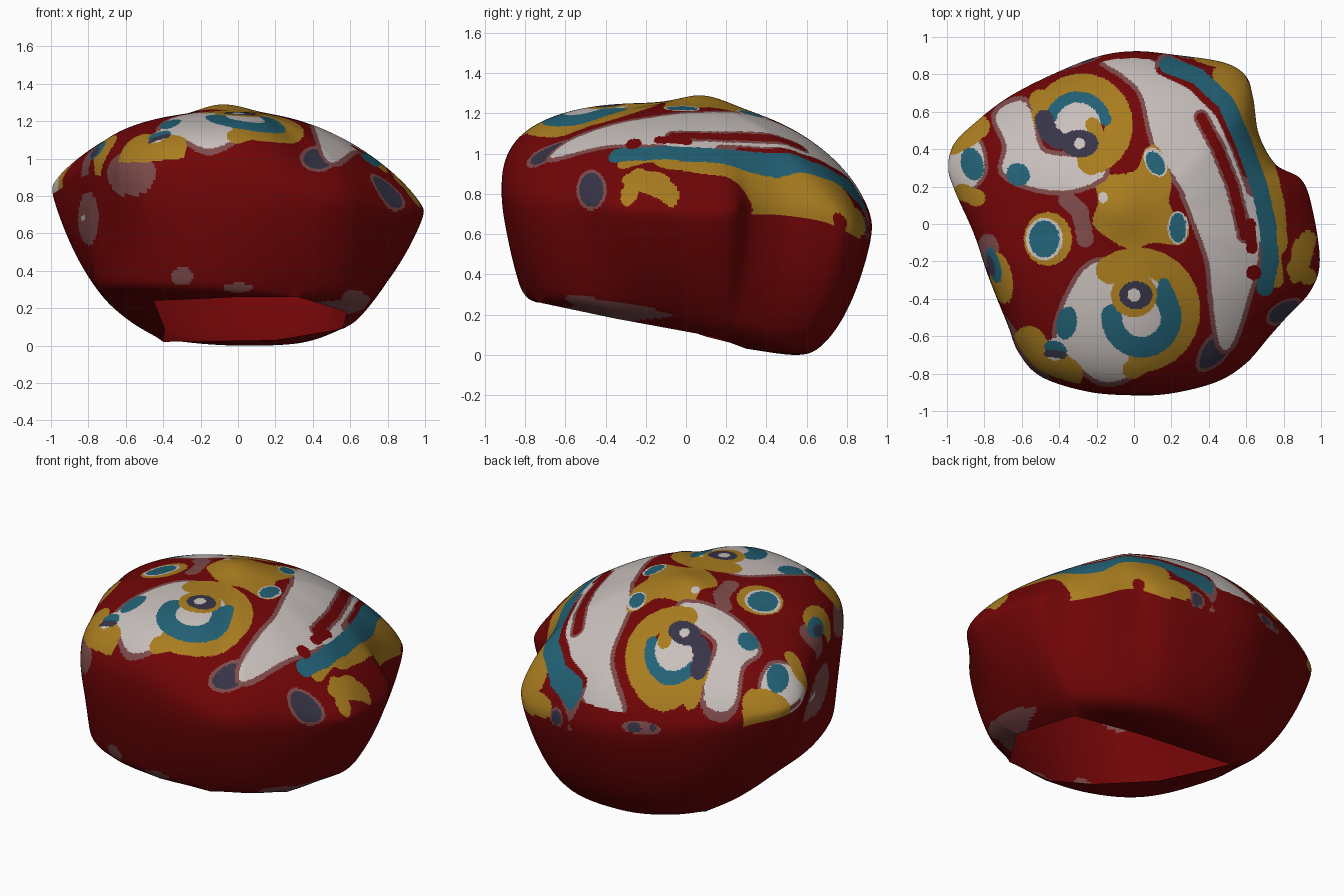
import bpy, math
from mathutils import Vector

if "Cube" in bpy.data.objects:
    bpy.data.objects.remove(bpy.data.objects["Cube"])

COLOURS = {"red": (.165, .0015, .002), "white": (.57, .52, .50), "yellow": (.40, .205, .014),
           "teal": (.016, .12, .18), "navy": (.037, .034, .062), "pink": (.21, .07, .07)}
NAMES = list(COLOURS)


def spline(pts, n):
    """Closed Catmull-Rom curve through points of any dimension."""
    out, m = [], len(pts)
    for i in range(m):
        a, b, c, d = (Vector(pts[(i + k) % m]) for k in (-1, 0, 1, 2))
        for j in range(n):
            t = j / n
            out.append(.5 * (2 * b + (c - a) * t + (2 * a - 5 * b + 4 * c - d) * t * t
                             + (3 * b - a - 3 * c + d) * t ** 3))
    return out


def straight(pts, n):
    return [Vector(pts[i - 1]).lerp(Vector(pts[i]), j / n) for i in range(len(pts)) for j in range(n)]


def by_angle(pts, angle):
    """Point of a dense ring that lies in the given direction."""
    near = sorted(pts, key=lambda p: abs((math.atan2(p.y, p.x) - angle + math.pi) % math.tau - math.pi))[:2]
    d = [abs((math.atan2(p.y, p.x) - angle + math.pi) % math.tau - math.pi) + 1e-6 for p in near]
    return near[0].lerp(near[1], d[0] / (d[0] + d[1]))


def arc(cx, cy, r, a0, a1, n=14):
    return [(cx + r * math.cos(math.radians(a0 + (a1 - a0) * i / n)),
             cy + r * math.sin(math.radians(a0 + (a1 - a0) * i / n))) for i in range(n + 1)]


# ---- body: widest outline as (x, y, height of rim, roundness of the shoulder)
RIM = [(0, .93, .63, .57), (.22, .91, .62, .6), (.48, .87, .62, .63), (.60, .80, .66, .65),
       (.64, .68, .71, .65), (.67, .48, .74, .7), (.76, .32, .74, .72), (.90, .24, .72, .75),
       (.96, .08, .71, .75), (1.0, -.2, .73, .75), (.95, -.36, .74, .73), (.82, -.5, .75, .67),
       (.73, -.6, .75, .60), (.6, -.75, .76, .54), (.44, -.85, .77, .53), (.2, -.91, .79, .42),
       (0, -.92, .8, .34), (-.25, -.9, .8, .33), (-.5, -.82, .82, .35), (-.62, -.69, .86, .38),
       (-.68, -.53, .91, .42), (-.78, -.28, .95, .48), (-.86, -.05, .93, .56), (-.96, .17, .88, .64),
       (-1.0, .3, .85, .68), (-.97, .43, .83, .7), (-.85, .55, .8, .68), (-.68, .68, .74, .64),
       (-.45, .8, .69, .6), (-.2, .9, .65, .57)]
# lower edge of the wall, and the opening underneath
FOOT = [(0, .58, .005), (.35, .55, .02), (.58, .3, .1), (.66, -.05, .2), (.67, -.4, .26), (.48, -.66, .28),
        (0, -.8, .3), (-.35, -.76, .3), (-.62, -.58, .3), (-.75, -.17, .28), (-.64, .18, .19),
        (-.5, .35, .09), (-.3, .5, .03)]
HOLE = [(.2, .3, .05), (.56, .14, .11), (.58, -.35, .2), (.32, -.73, .28), (0, -.74, .28), (-.2, -.6, .27),
        (-.45, -.32, .26), (-.39, .1, .11), (-.4, .38, .04)]
BUMPS = [(-.1, .1, .17, .05), (-.3, .5, .25, .015), (.05, -.5, .3, .01)]

rim = spline(RIM, 20)
N, TOP, WALL, CURL = len(rim), 140, 28, 6
half = N // 12
soft = [sum(((Vector(rim[(i + k) % N][:2])) for k in range(-half, half + 1)), Vector((0, 0)))
        / (2 * half + 1) * 1.045 for i in range(N)]
foot_ring, hole_ring = spline(FOOT, 24), straight(HOLE, 24)

columns = []
for i, (x, y, zr, b) in enumerate(rim):
    col = []
    for r in range(1, TOP + 1):                  # domed top
        f = 1 - (1 - r / TOP) ** 1.4
        a = 2 + max(0, min(1, (.55 - b) * 5))
        z = zr + (1.27 - zr) * max(0, 1 - f ** a) ** b
        p = soft[i].lerp(Vector((x, y)), f ** 4) * f
        z += sum(h * math.exp(-((p.x - u) ** 2 + (p.y - v) ** 2) / s ** 2) for u, v, s, h in BUMPS) * (1 - f)
        col.append(Vector((p.x, p.y, z)))
    angle = math.atan2(y, x)
    foot, hole, edge = by_angle(foot_ring, angle), by_angle(hole_ring, angle), Vector((x, y, zr))
    mid = edge.lerp(soft[i].to_3d(), .5).lerp(foot, .33)
    mid.z = zr + (foot.z - zr) * (.6 + .27 * max(0, y))
    for r in range(1, WALL + 1):                 # wall tapering to the foot
        t = r / WALL
        col.append(edge * (1 - t) ** 2 + mid * 2 * t * (1 - t) + foot * t * t)
    for r in range(1, CURL + 1):                 # underside curling in to the opening
        col.append(foot.lerp(hole, r / CURL))
    for _ in range(3):                           # soften the shoulder and the foot
        src = [v.copy() for v in col]
        for k in range(TOP - 25, len(col) - 2):
            col[k] = (src[k - 2] + src[k - 1] + src[k] + src[k + 1] + src[k + 2]) / 5
    columns.append(col)

rows = TOP + WALL + CURL
centre_z = sum(c[0].z for c in columns) / N
verts = [(0, 0, centre_z)] + [columns[i][r] for r in range(rows) for i in range(N)]
low = min(v[2] for v in verts)
verts = [(v[0], v[1], v[2] - low) for v in verts]
faces = [(0, 1 + (i + 1) % N, 1 + i) for i in range(N)]
for r in range(rows - 1):
    for i in range(N):
        j, o = (i + 1) % N, 1 + r * N
        faces.append((o + i, o + j, o + N + j, o + N + i))

# ---- paint: strokes and filled shapes laid on the top, later ones cover earlier ones
paint = []


def add(col, w, pts, closed):
    xs, ys = [p[0] for p in pts], [p[1] for p in pts]
    paint.append((NAMES.index(col), w, pts, closed, min(xs) - w, max(xs) + w, min(ys) - w, max(ys) + w))


def stroke(col, w, *pts):
    add(col, w, list(pts) * (2 if len(pts) == 1 else 1), False)


def spot(col, x, y, rx, ry, tilt=0):
    c, s = math.cos(math.radians(tilt)), math.sin(math.radians(tilt))
    add(col, 0, [(x + c * u - s * v, y + s * u + c * v) for u, v in
                 ((rx * math.cos(k * math.pi / 8), ry * math.sin(k * math.pi / 8)) for k in range(16))], True)


def fill(col, edge, *pts):
    pts = [tuple(p) for p in spline(pts, 4)]
    if edge:
        add("pink", edge, pts, True)
    add(col, 0, pts, True)


def covers(w, pts, closed, x, y):
    inside = False
    for k in range(0 if closed else 1, len(pts)):
        (ax, ay), (bx, by) = pts[k - 1], pts[k]
        if closed and (ay > y) != (by > y) and x < ax + (bx - ax) * (y - ay) / (by - ay):
            inside = not inside
        if w:
            dx, dy = bx - ax, by - ay
            t = max(0, min(1, ((x - ax) * dx + (y - ay) * dy) / (dx * dx + dy * dy + 1e-12)))
            if (ax + t * dx - x) ** 2 + (ay + t * dy - y) ** 2 < w * w:
                return True
    return inside


# long white band, with yellow and teal stripes down its outer side
stroke("yellow", .08, (.5, .80), (.55, .70), (.61, .5), (.69, .25), (.73, .08), (.74, -.1))
stroke("yellow", .04, (.74, -.1), (.76, -.3))
stroke("red", .03, (.3, .87), (.41, .855))
fill("white", .025, (-.17, .88), (0, .92), (.1, .87), (.2, .81), (.35, .71), (.5, .5), (.6, .25), (.67, 0),
     (.66, -.2), (.62, -.35), (.53, -.63), (.46, -.65), (.42, -.4), (.4, -.2), (.33, 0), (.25, .2),
     (.13, .38), (.09, .5), (.04, .7), (-.06, .8))
stroke("pink", .06, (.17, .85), (.33, .77), (.49, .61), (.57, .43), (.655, .2))
stroke("red", .02, (.14, .82), (.3, .745), (.45, .6), (.54, .42), (.6, .27))
stroke("teal", .045, (.18, .85), (.34, .79), (.49, .65), (.58, .45), (.67, .2), (.715, 0), (.73, -.2), (.7, -.34))
stroke("pink", .042, (.36, .57), (.45, .4), (.53, .2), (.58, 0), (.59, -.06))
stroke("red", .026, (.36, .57), (.45, .4), (.53, .2), (.58, 0), (.59, -.06))
stroke("red", .03, (.62, .0), (.63, -.13))
stroke("red", .04, (.64, -.26))
# bridge between the eyes
fill("yellow", 0, (-.2, .25), (0, .28), (.06, .4), (.13, .41), (.2, .24), (.19, .1), (.29, -.02), (.25, -.11),
     (.1, -.1), (0, -.14), (-.1, -.1), (-.22, 0), (-.19, .12))
spot("white", .115, .33, .055, .085, 30)
spot("teal", .115, .325, .045, .07, 30)
spot("white", .235, -.02, .055, .09)
spot("teal", .235, -.02, .045, .08)
spot("white", -.165, .14, .025, .03)
stroke("pink", .045, (-.36, .13), (-.29, .07), (-.26, -.08))
# front eye
fill("white", .025, (-.27, -.25), (-.15, -.2), (0, -.25), (.2, -.3), (.22, -.55), (.05, -.7), (-.04, -.82),
     (-.18, -.84), (-.31, -.74), (-.41, -.62), (-.38, -.45))
stroke("yellow", .075, *arc(.02, -.46, .26, 125, -85))
stroke("yellow", .05, (.08, -.73), (-.01, -.78))
stroke("teal", .055, *arc(.04, -.5, .16, 45, -185))
stroke("teal", .03, (.16, -.32), (.2, -.4))
spot("yellow", 0, -.38, .125, .12)
spot("navy", .01, -.38, .09, .075)
spot("white", 0, -.38, .035, .035)
spot("teal", -.36, -.53, .055, .09, -10)
# back eye
fill("white", .025, (-.74, .58), (-.62, .66), (-.55, .6), (-.5, .4), (-.35, .36), (-.18, .34), (-.17, .25),
     (-.35, .18), (-.55, .2), (-.7, .28), (-.68, .42))
stroke("yellow", .075, *arc(-.28, .53, .2, 165, -75))
stroke("yellow", .06, (-.46, .62), (-.5, .66))
spot("white", -.32, .53, .15, .13)
stroke("teal", .03, *arc(-.3, .53, .15, 165, 10))
stroke("navy", .05, (-.48, .56), (-.46, .49), (-.41, .45))
stroke("yellow", .04, (-.22, .53), (-.19, .45))
spot("navy", -.29, .43, .1, .075)
spot("white", -.29, .43, .03, .03)
spot("teal", -.62, .265, .065, .06, -30)
# ringed dot on the left cheek
spot("yellow", -.46, -.08, .13, .145)
spot("white", -.48, -.08, .1, .115)
spot("teal", -.48, -.08, .082, .1)
# marks along the left edge
fill("white", .02, (-.97, .4), (-.84, .45), (-.8, .3), (-.86, .2), (-.96, .18), (-.99, .27))
stroke("yellow", .06, (-.97, .43), (-.89, .47), (-.83, .52))
stroke("yellow", .045, (-.92, .17), (-.84, .14))
spot("teal", -.865, .32, .06, .09, 15)
spot("pink", -.78, -.14, .06, .09)
spot("yellow", -.71, -.29, .06, .14, 10)
spot("teal", -.75, -.22, .035, .1, 15)
spot("navy", -.765, -.22, .018, .06, 15)
# front left corner
stroke("yellow", .085, (-.56, -.63), (-.5, -.72), (-.36, -.8))
stroke("white", .06, (-.42, -.67))
spot("teal", -.42, -.67, .065, .045, -25)
stroke("navy", .02, (-.46, -.69), (-.38, -.7))
# right edge
stroke("yellow", .045, (.93, -.08), (.9, -.2), (.86, -.24), (.93, -.28))

# spots on the walls: (colour, axis seen, side, across, height, half width, half height)
WALLS = [("pink", 1, -1, -.57, .92, .13, .12), ("pink", 1, -1, -.8, .68, .055, .14),
         ("white", 1, -1, -.83, .69, .012, .015), ("pink", 1, -1, .43, 1.0, .1, .07),
         ("navy", 1, -1, .43, 1.0, .08, .055), ("pink", 0, 1, -.47, .82, .075, .1),
         ("navy", 0, 1, -.47, .82, .06, .085), ("pink", 1, -1, -.3, .37, .06, .05),
         ("pink", 1, -1, 0, .31, .08, .025), ("pink", 1, -1, .62, .24, .07, .06),
         ("pink", 0, 1, -.38, .21, .24, .05), ("yellow", 0, 1, -.2, .87, .12, .045),
         ("yellow", 1, 1, .42, .66, .11, .07), ("pink", 1, 1, .28, .63, .05, .06),
         ("navy", 1, 1, .28, .63, .035, .045), ("pink", 1, 1, -.29, .7, .11, .04),
         ("navy", 1, 1, -.25, .7, .04, .028), ("navy", 1, 1, -.35, .71, .02, .02)]

mesh = bpy.data.meshes.new("painted_stone")
mesh.from_pydata(verts, [], faces)
for name, rgb in COLOURS.items():
    mat = bpy.data.materials.new(name + "_paint")
    mat.diffuse_color = (*rgb, 1)
    mat.use_nodes = True
    mat.node_tree.nodes["Principled BSDF"].inputs["Base Color"].default_value = mat.diffuse_color
    mesh.materials.append(mat)
for p in mesh.polygons:
    c, col = p.center, 0
    bare = (c.y < -.5 and c.x < .3 and c.z < .98 + .1 * max(0, c.x + .5)) or (c.y > .7 and c.x < .12 and c.z < .77)
    if p.index < N * TOP and not bare:
        for k, w, pts, closed, x0, x1, y0, y1 in reversed(paint):
            if x0 < c.x < x1 and y0 < c.y < y1 and covers(w, pts, closed, c.x, c.y):
                col = k
                break
    if col == 0:
        n = p.normal
        for name, axis, side, u, z, ru, rz in WALLS:
            if ((c[1 - axis] - u) / ru) ** 2 + ((c.z - z) / rz) ** 2 < 1 \
                    and c[axis] * side > -.05 and n[axis] * side > .05:
                col = NAMES.index(name)
    p.material_index = col

body = bpy.data.objects.new("painted_stone", mesh)
bpy.context.collection.objects.link(body)
bpy.context.view_layer.objects.active = body
body.select_set(True)
bpy.ops.object.shade_smooth_by_angle(angle=math.radians(35))
